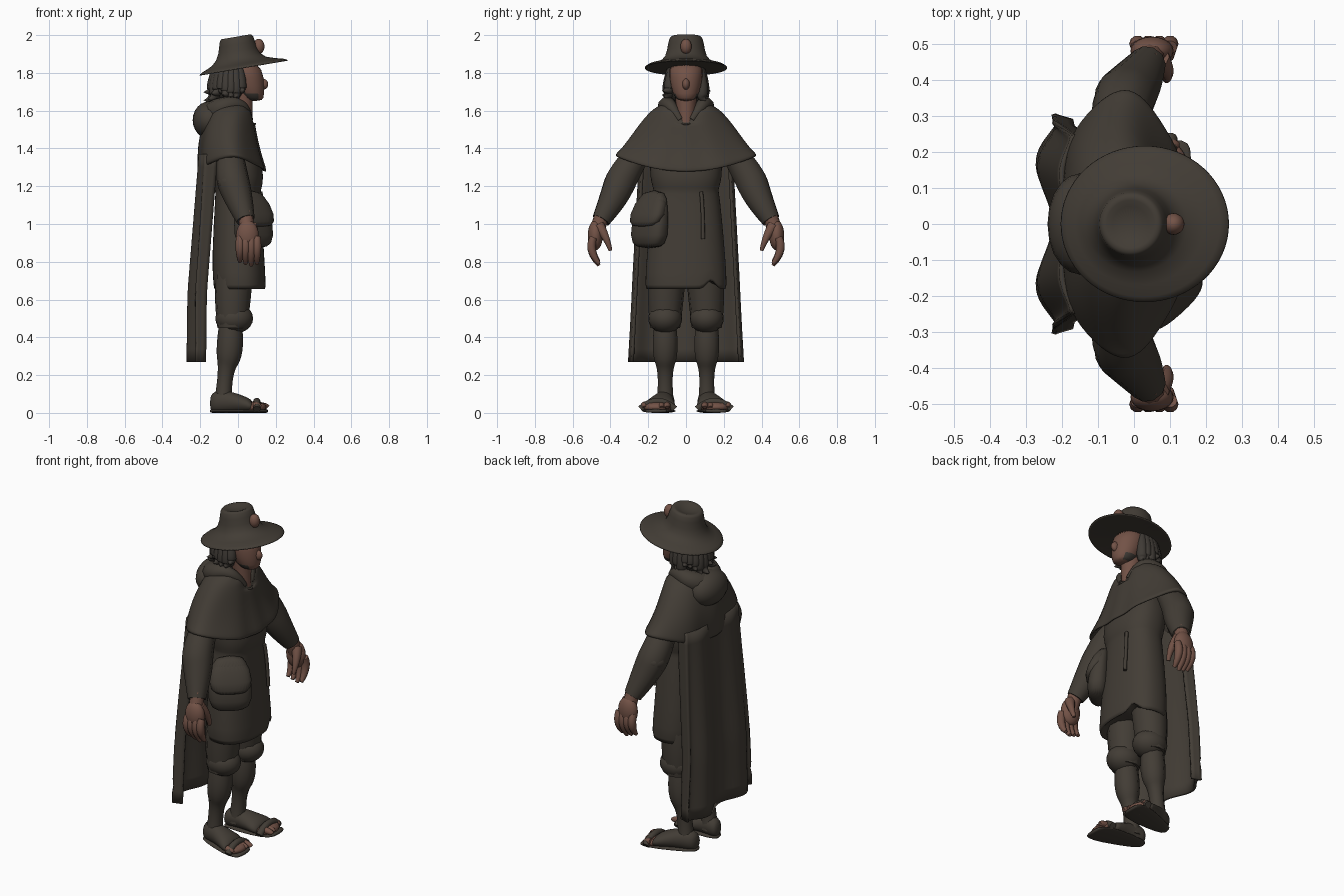
import bpy, bmesh, math, random
from mathutils import Vector, Matrix

random.seed(4)
default_cube = bpy.data.objects.get("Cube")
if default_cube:
    bpy.data.objects.remove(default_cube)


def material(name, red, green, blue):
    mat = bpy.data.materials.new(name)
    mat.use_nodes = True
    mat.diffuse_color = (red, green, blue, 1)
    mat.node_tree.nodes["Principled BSDF"].inputs["Base Color"].default_value = mat.diffuse_color
    return mat


CLOTH = material("dark brown cloth", .055, .046, .036)
SKIN = material("tanned skin", .17, .085, .062)
HAIR = material("dark hair", .05, .043, .036)


def add_object(name, data, materials):
    obj = bpy.data.objects.new(name, data)
    bpy.context.collection.objects.link(obj)
    for mat in materials:
        data.materials.append(mat)
    return obj


def add_mesh(name, bm, materials):
    bmesh.ops.recalc_face_normals(bm, faces=bm.faces)
    for face in bm.faces:
        face.smooth = True
    mesh = bpy.data.meshes.new(name)
    bm.to_mesh(mesh)
    bm.free()
    return add_object(name, mesh, materials)


def bridge(bm, rows, closed):
    count = len(rows[0])
    for low, high in zip(rows, rows[1:]):
        for i in range(count if closed else count - 1):
            j = (i + 1) % count
            bm.faces.new((low[i], low[j], high[j], high[i]))


# Skin rounded rings (height, centre, depth radius, width radius), then reshape each point
def loft(name, materials, rings, reshape=Vector, roundness=1, segments=32, material_rule=None):
    bm = bmesh.new()
    rows = []
    for height, centre, depth, width in rings:
        row = []
        for i in range(segments):
            angle = math.tau * i / segments
            c, s = math.cos(angle), math.sin(angle)
            x = centre + depth * math.copysign(abs(c) ** roundness, c)
            y = width * math.copysign(abs(s) ** roundness, s)
            row.append(bm.verts.new(reshape(Vector((x, y, height)))))
        rows.append(row)
    bridge(bm, rows, closed=True)
    bm.faces.new(rows[0])
    bm.faces.new(rows[-1])
    if material_rule:
        for face in bm.faces:
            face.material_index = material_rule(face.calc_center_median())
    obj = add_mesh(name, bm, materials)
    smooth = obj.modifiers.new("smooth", "SUBSURF")
    smooth.levels = smooth.render_levels = 1


# Rounded tube through points (x, y, z, radius); side mirrors it
def tube(name, mat, points, side=1):
    curve = bpy.data.curves.new(name, "CURVE")
    curve.dimensions = "3D"
    curve.bevel_depth = 1
    curve.bevel_resolution = 3
    curve.use_fill_caps = True
    spline = curve.splines.new("NURBS")
    spline.points.add(len(points) - 1)
    for point, (x, y, z, radius) in zip(spline.points, points):
        point.co = (x, y * side, z, 1)
        point.radius = radius
    spline.order_u = min(3, len(points))
    spline.resolution_u = 6
    spline.use_endpoint_u = True
    add_object(name, curve, [mat])


def ball(name, mat, centre, size, side=1):
    x, y, z = centre
    bm = bmesh.new()
    place = Matrix.Translation((x, y * side, z)) @ Matrix.Diagonal((*size, 1))
    bmesh.ops.create_uvsphere(bm, u_segments=20, v_segments=12, radius=1, matrix=place)
    add_mesh(name, bm, [mat])


# Hat with a tilted brim, dented crown and a shell badge
def tilt(co):
    return co + Vector((0, 0, .17 * (co.x - .03)))


loft("hat", [CLOTH], [(1.83, .03, .22, .21), (1.82, .03, .24, .22), (1.84, .03, .23, .22), (1.86, 0, .13, .12),
                      (1.92, 0, .1, .1), (2, -.01, .09, .09), (2, -.01, .07, .07), (1.98, -.01, .03, .03)], tilt)
ball("shell_badge", SKIN, (.11, 0, 1.94), (.03, .03, .04))


# Head with a beard along the jaw
def beard_rule(co):
    jaw = co.z < 1.73 and abs(co.y) > .04 and co.x < .11
    return int(jaw or co.x < .03)


loft("head", [SKIN, HAIR], [(1.65, .09, .04, .04), (1.68, .07, .07, .07), (1.78, .04, .1, .09), (1.86, .02, .09, .09)],
     material_rule=beard_rule)
ball("nose", SKIN, (.13, 0, 1.74), (.03, .02, .03))
tube("neck", SKIN, [(.04, 0, 1.5, .04), (.02, 0, 1.7, .06)])

# Hair with ragged locks flaring out around the sides and back
ball("hair", HAIR, (-.04, 0, 1.75), (.09, .11, .12))
lock_count = 17
for i in range(lock_count):
    angle = math.radians(65 + 230 * i / (lock_count - 1))
    tip = random.uniform(1.64, 1.71)
    path = [(.08, 1.82, .03), (.11, 1.74, .03), (.1, tip, .03), (random.uniform(.13, .16), tip, 0)]
    tube("hair_lock", HAIR, [(-.03 + reach * math.cos(angle), .9 * reach * math.sin(angle), z, radius)
                             for reach, z, radius in path])


# Shoulder mantle: widens quickly from the collar, its hem raised over the arms
def drape(co):
    low = min(1, (1.65 - co.z) / .37)
    ripple = math.cos(7 * math.atan2(co.y, co.x))
    co.x += .01 * ripple * low
    if co.z > 1.57 and co.x > 0 and abs(co.y) < .06:
        co.z -= .06
    co.z += .6 * (low * co.y) ** 2
    return co


mantle_steps = [k / 10 for k in range(11)]
mantle_rings = [(1.65 - .37 * t, -.03 - .02 * math.sin(math.pi * t), .08 + .1 * t ** .5, .1 + .28 * t ** .6)
                for t in mantle_steps]
loft("mantle", [CLOTH], mantle_rings + [(1.27, -.03, .17, .36), (1.31, -.03, .15, .33), (1.4, -.03, .1, .24)], drape)
tube("mantle_clasp", CLOTH, [(.08, -.02, 1.53, .005), (.1, 0, 1.53, .007), (.08, .02, 1.53, .005)])

# Folded hood lying around the neck and down the back
hood_side = [(.06, .03, 1.55, .02), (.04, .07, 1.61, .03), (-.02, .1, 1.64, .04), (-.1, .1, 1.61, .06)]
hood_other = [(x, -y, z, radius) for x, y, z, radius in reversed(hood_side)]
tube("hood_roll", CLOTH, hood_side + [(-.15, 0, 1.57, .07)] + hood_other)
ball("hood_back", CLOTH, (-.15, 0, 1.55), (.09, .14, .1))


# Tunic with a small hem slit and a hanging belt end
def slit(co):
    if co.z < .67 and co.x > .05 and .1 < co.y < .16:
        co.z += .06
    return co


loft("tunic", [CLOTH], [(.7, 0, .11, .18), (.65, .01, .13, .2), (.65, .01, .14, .22), (.82, 0, .14, .21),
                        (1.15, 0, .12, .18), (1.18, 0, .12, .17), (1.2, 0, .13, .18), (1.3, 0, .14, .2),
                        (1.5, -.04, .1, .17)], slit, roundness=.85)
tube("belt_tail", CLOTH, [(.12, .08, 1.17, .01), (.13, .09, 1.1, .01), (.14, .09, .92, .01)])

# Long back cloak as a folded sheet, its edges hooking forward
bm = bmesh.new()
columns, steps = 60, 16
sheet = []
for r in range(steps + 1):
    t = r / steps
    row = []
    for c in range(columns + 1):
        u = 2 * c / columns - 1
        fold = (.01 + .015 * t) * math.cos(10 * u)
        x = -.19 - .05 * min(1, 1.5 * t) + fold + .09 * abs(u) ** 6
        row.append(bm.verts.new((x, math.sin(1.9 * u) * (.24 + .06 * t), 1.37 - 1.1 * t)))
    sheet.append(row)
bridge(bm, sheet, closed=False)
cloak = add_mesh("cloak", bm, [CLOTH])
thickness = cloak.modifiers.new("thickness", "SOLIDIFY")
thickness.thickness = .016
thickness.offset = 0


# Satchel turned toward the front corner of the hip
def hang_on_hip(co):
    return Matrix.Rotation(math.radians(-48), 3, "Z") @ co + Vector((.08, -.19, 0))


loft("satchel", [CLOTH], [(.87, .01, .04, .08), (.92, .01, .07, .13), (1.1, -.01, .05, .11), (1.18, -.03, .03, .08)],
     hang_on_hip, roundness=.8)
loft("satchel_flap", [CLOTH], [(.98, .05, .03, .09), (1.04, .02, .06, .13), (1.18, -.03, .03, .09)],
     hang_on_hip, roundness=.8)

for prefix, side in (("left_", 1), ("right_", -1)):
    ball(prefix + "ear", SKIN, (.02, .09, 1.75), (.02, .01, .03), side)

    # Sleeves with a gathered elbow
    tube(prefix + "sleeve", CLOTH, [(-.04, .22, 1.42, .06), (-.04, .33, 1.27, .09), (0, .38, 1.14, .08),
                                    (.04, .45, 1.02, .05)], side)
    ball(prefix + "elbow_gather", CLOTH, (-.03, .35, 1.22), (.08, .08, .06), side)

    # Hands with curled fingers
    tube(prefix + "wrist", SKIN, [(.04, .44, 1.06, .04), (.05, .48, .94, .04)], side)
    ball(prefix + "palm", SKIN, (.05, .48, .94), (.06, .04, .08), side)
    for k in range(4):
        x = .03 * k + .01
        tip = .78 + .01 * abs(k - 2)
        tube(prefix + "finger", SKIN, [(x, .49, .93, .02), (x, .52, .86, .03), (x, .46, tip, .01)], side)
    tube(prefix + "thumb", SKIN, [(.07, .46, .99, .03), (.1, .42, .93, .02), (.09, .4, .86, .01)], side)

    # Breeches gathered below the knee, then hose
    tube(prefix + "breeches", CLOTH, [(-.02, .1, .74, .1), (-.03, .11, .6, .1), (-.03, .11, .45, .08)], side)
    ball(prefix + "knee_gather", CLOTH, (-.02, .11, .5), (.1, .09, .08), side)
    tube(prefix + "hose", CLOTH, [(-.04, .11, .47, .06), (-.04, .11, .33, .08), (-.07, .11, .2, .03),
                                  (-.08, .11, .04, .05)], side)

    # Shoes run along x: ring height becomes length, and each splays outward to the toes
    def lay_flat(co):
        return Vector((co.z, side * (.13 + .2 * co.z + co.y), co.x))

    loft(prefix + "sole", [CLOTH], [(-.15, .01, .01, .02), (-.13, .01, .01, .05), (.06, .01, .01, .09),
                                    (.14, .01, .01, .08), (.16, .01, .01, .05)], lay_flat)
    loft(prefix + "shoe", [CLOTH], [(-.15, .05, .04, .03), (-.12, .06, .06, .05), (-.05, .06, .06, .05),
                                    (.06, .04, .04, .09), (.08, .03, .03, .08)], lay_flat)

    # Bare forefoot, toes and a strap across them
    ball(prefix + "forefoot", SKIN, (.09, .15, .03), (.06, .08, .03), side)
    for k in range(5):
        y, tip = .1 + .03 * k, .16 - .01 * k
        tube(prefix + "toe", SKIN, [(.08, y, .04, .02), (tip - .01, y, .04, .02), (tip, y, .03, .01)], side)
    tube(prefix + "strap", CLOTH, [(.1, .24, .02, .02), (.1, .15, .1, .02), (.1, .06, .02, .02)], side)
